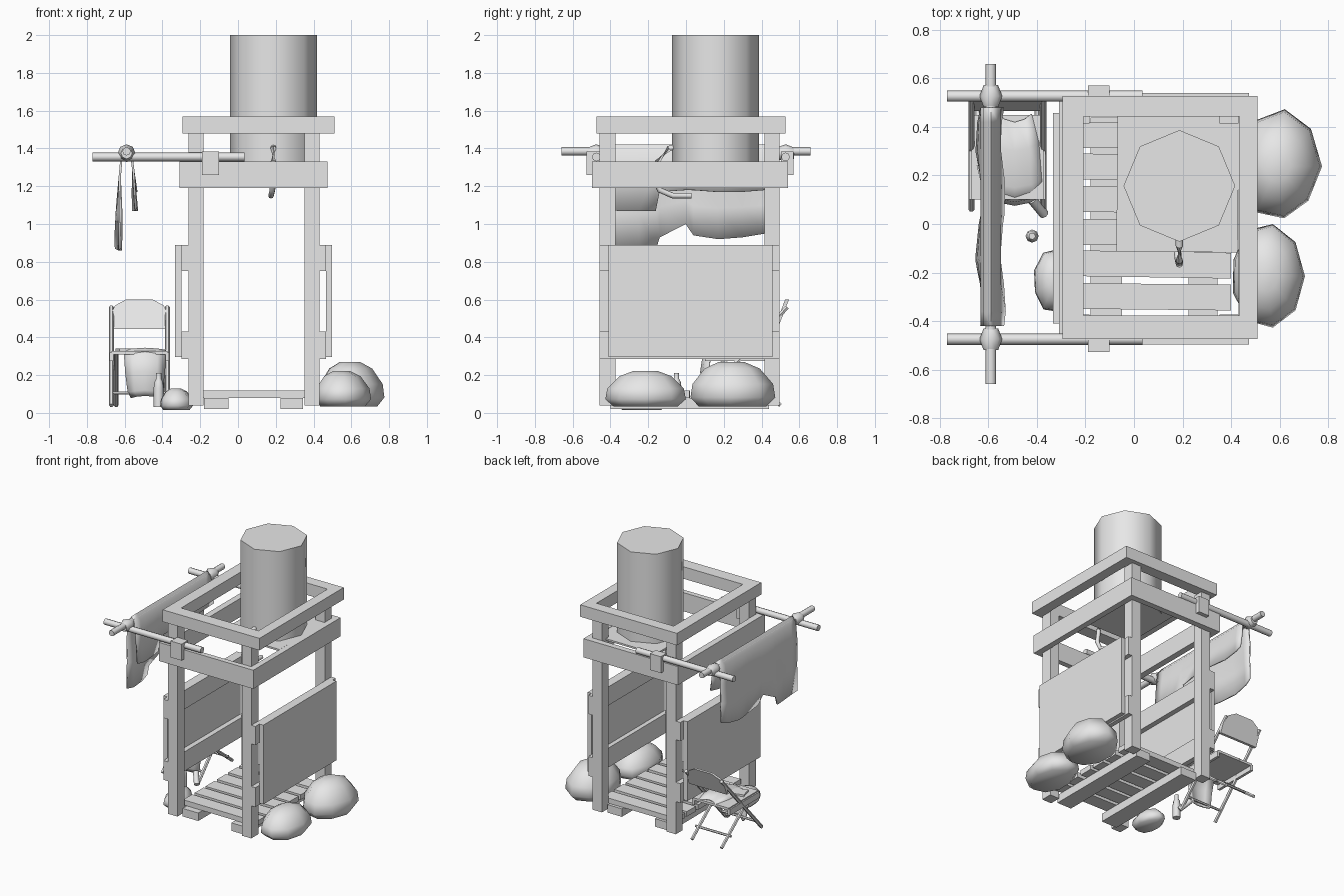
import bpy, bmesh, math, random
from mathutils import Vector

if "Cube" in bpy.data.objects:
    bpy.data.objects.remove(bpy.data.objects["Cube"])
random.seed(4)

grey = bpy.data.materials.new("plain grey")
grey.use_nodes = True
grey.diffuse_color = (0.8, 0.8, 0.8, 1)
grey.node_tree.nodes["Principled BSDF"].inputs["Base Color"].default_value = (0.8, 0.8, 0.8, 1)


def finish(name, bm, smooth=0):
    bmesh.ops.recalc_face_normals(bm, faces=bm.faces)
    mesh = bpy.data.meshes.new(name)
    bm.to_mesh(mesh)
    bm.free()
    mesh.materials.append(grey)
    obj = bpy.data.objects.new(name, mesh)
    bpy.context.collection.objects.link(obj)
    if smooth:
        bpy.ops.object.select_all(action="DESELECT")
        obj.select_set(True)
        bpy.context.view_layer.objects.active = obj
        bpy.ops.object.shade_smooth_by_angle(angle=math.radians(smooth))
    return obj


def box(name, x, y, z, turn=0):
    """Box from three (low, high) ranges."""
    bm = bmesh.new()
    bmesh.ops.create_cube(bm, size=1)
    for v in bm.verts:
        v.co = [r[0] + (c + 0.5) * (r[1] - r[0]) for r, c in zip((x, y, z), v.co)]
    obj = finish(name, bm)
    if turn:
        mid = Vector((sum(x) / 2, sum(y) / 2, sum(z) / 2))
        for v in obj.data.vertices:
            v.co -= mid
        obj.location = mid
        obj.rotation_euler.z = turn
    return obj


def loft(name, rings, cap=True, smooth=0, closed=True):
    """Skin a list of equal-length point rings."""
    bm = bmesh.new()
    rows = [[bm.verts.new(p) for p in ring] for ring in rings]
    n = len(rows[0])
    for a, b in zip(rows, rows[1:]):
        for i in range(n if closed else n - 1):
            j = (i + 1) % n
            bm.faces.new((a[i], a[j], b[j], b[i]))
    if cap:
        bm.faces.new(rows[0])
        bm.faces.new(rows[-1])
    return finish(name, bm, smooth)


def tube(name, path, radius, sides=8):
    """Round bar along a path; radius may be one value or one per point."""
    pts = [Vector(p) for p in path]
    radii = radius if isinstance(radius, (list, tuple)) else [radius] * len(pts)
    rings = []
    for k, p in enumerate(pts):
        d = (pts[min(k + 1, len(pts) - 1)] - pts[max(k - 1, 0)]).normalized()
        side = d.cross(Vector((0, 0, 1)) if abs(d.z) < 0.9 else Vector((0, 1, 0))).normalized()
        up = side.cross(d)
        rings.append([p + radii[k] * (side * math.cos(t) + up * math.sin(t))
                      for t in (math.tau * i / sides for i in range(sides))])
    return loft(name, rings, smooth=50)


def rock(name, x, y, z):
    """Squat boulder with an uneven outline."""
    cx, cy = sum(x) / 2, sum(y) / 2
    wob = [random.uniform(0.9, 1.04) for _ in range(9)]
    rings = []
    for h, r in ((0, 0.8), (0.2, 1), (0.5, 0.95), (0.85, 0.65), (1, 0.3)):
        rings.append([(cx + (x[1] - x[0]) / 2 * r * w * math.cos(math.tau * i / 9),
                       cy + (y[1] - y[0]) / 2 * r * w * math.sin(math.tau * i / 9),
                       z[0] + h * (z[1] - z[0])) for i, w in enumerate(wob)])
    loft(name, rings, smooth=60)


# Corner posts
POST_X = ((-0.262, -0.183), (0.352, 0.431))
POST_Y = ((-0.458, -0.373), (0.415, 0.495))
for px in POST_X:
    for py in POST_Y:
        box("corner_post", px, py, (0.04, 1.48))

# Top frame
for y in ((-0.474, -0.378), (0.443, 0.527)):
    box("top_frame_cross_beam", (-0.294, 0.51), y, (1.48, 1.57))
for x in ((-0.294, -0.208), (0.434, 0.51)):
    box("top_frame_side_beam", x, (-0.378, 0.443), (1.48, 1.57))

# Boards around the posts below the frame
for y in ((-0.497, -0.458), (0.495, 0.54)):
    box("header_board", (-0.31, 0.475), y, (1.19, 1.33))
for x in ((-0.31, -0.262), (0.431, 0.475)):
    box("side_header_board", x, (-0.458, 0.495), (1.19, 1.33))

# Side walls on battens
for batten, wall in (((-0.3, -0.262), (-0.333, -0.3)), ((0.431, 0.465), (0.465, 0.497))):
    for z in ((0.285, 0.43), (0.75, 0.89)):
        box("wall_batten", batten, (-0.458, 0.495), z)
    box("side_wall", wall, (-0.41, 0.458), (0.295, 0.89))

# Floor pallet
for x in ((-0.18, -0.05), (0.225, 0.345)):
    box("pallet_runner", x, (-0.4, 0.44), (0.02, 0.08))
for i in range(6):
    y = -0.3 + 0.133 * i
    box("pallet_slat", (-0.21, 0.4), (y - 0.053, y + 0.053), (0.08, 0.118),
        random.uniform(-0.02, 0.02))

# Water barrel on its shelf, with bent spout
shelf = box("barrel_shelf", (-0.07, 0.43), (-0.115, 0.45), (1.315, 1.328), -0.01)
BX, BY = 0.187, 0.157
barrel = [[(BX + 0.23 * math.cos(math.tau * i / 8), BY + 0.23 * math.sin(math.tau * i / 8), z)
           for i in range(8)] for z in (1.31, 2.0)]
loft("water_barrel", barrel, smooth=50)
tube("spout", [(BX, -0.04, 1.41), (BX, -0.09, 1.4), (BX, -0.15, 1.33), (BX, -0.165, 1.24),
               (BX - 0.005, -0.14, 1.18), (BX - 0.012, -0.07, 1.15), (BX - 0.012, 0.03, 1.15)], 0.015)

# Drying rack poles, lashings and straps
for y, edge in ((-0.475, -0.502), (0.527, 0.545)):
    tube("rack_arm", [(-0.77, y, 1.355), (0.035, y, 1.355)], 0.023)
    tube("lashing", [(-0.59, y - 0.045, 1.375), (-0.59, y, 1.375), (-0.59, y + 0.045, 1.375)],
         [0.03, 0.047, 0.03])
    box("arm_strap", (-0.19, -0.1), (min(y, edge) - 0.025, max(y, edge) + 0.025), (1.26, 1.383))
tube("rack_bar", [(-0.59, -0.66, 1.385), (-0.59, 0.66, 1.385)], 0.022)

# Cloth over the bar: (y, inner hem, outer hem)
hems = [(-0.42, 1.08, 0.87), (-0.36, 1.07, 0.86), (-0.25, 1.07, 0.86), (-0.16, 1.07, 0.87),
        (-0.14, 1.17, 0.93), (0, 1.18, 1.0), (0.04, 1.18, 0.94), (0.17, 1.17, 0.92),
        (0.3, 1.17, 0.93), (0.42, 1.18, 0.95), (0.48, 1.19, 0.97)]
rows = []
for y, inner, outer in hems:
    w = 0.012 * math.sin(y * 14)
    rows.append([(-0.54 + w, y, inner), (-0.548, y, 1.28), (-0.56, y, 1.38), (-0.59, y, 1.422),
                 (-0.62, y, 1.38), (-0.632, y, 1.25), (-0.635 + w, y, (1.25 + outer) / 2),
                 (-0.64 + 1.3 * w, y, outer)])
cloth = loft("hanging_cloth", rows, cap=False, smooth=60, closed=False)
cloth.modifiers.new("thickness", "SOLIDIFY").thickness = 0.012

# Folding chair
CX, HALF = -0.522, 0.148
for s in (-1, 1):
    x = CX + s * HALF
    tube("chair_long_leg", [(x, 0.06, 0.04), (x, 0.535, 0.56)], 0.013, 6)
    tube("chair_short_leg", [(x - s * 0.025, 0.14, 0.32), (x - s * 0.025, 0.5, 0.04)], 0.012, 6)
    box("chair_seat_rail", (x - 0.01, x + 0.01), (0.1, 0.45), (0.275, 0.32))
for y, z in ((0.12, 0.105), (0.42, 0.105)):
    tube("chair_rung", [(CX - HALF, y, z), (CX + HALF, y, z)], 0.009, 6)
box("chair_seat", (CX - HALF, CX + HALF), (0.1, 0.45), (0.31, 0.328))
arch = [(-1, 0), (-1, 0.45), (-0.82, 0.8), (-0.45, 1), (0.45, 1), (0.82, 0.8), (1, 0.45), (1, 0)]
back = [[(CX + 0.157 * a, y + 0.06 * b, 0.445 + 0.155 * b) for a, b in arch] for y in (0.465, 0.485)]
loft("chair_back", back)

# Garment draped over the seat, and a small box
drape = []
for y, z, w in ((0.42, 0.34, 0.07), (0.3, 0.345, 0.1), (0.15, 0.345, 0.112), (0.09, 0.32, 0.112),
                (0.075, 0.22, 0.105), (0.08, 0.12, 0.092), (0.09, 0.09, 0.075)):
    drape.append([(-0.492 + w * t, y + 0.035 * t * t, z - 0.012 * t * t)
                  for t in (-1, -0.6, 0, 0.6, 1)])
garment = loft("draped_garment", drape, cap=False, smooth=70, closed=False)
garment.modifiers.new("thickness", "SOLIDIFY").thickness = 0.012
box("small_box", (-0.64, -0.5), (0.17, 0.26), (0.328, 0.342), 0.25)

# Bottle and a short stub on the ground
tube("bottle", [(-0.42, -0.05, z) for z in (0.03, 0.13, 0.165, 0.18, 0.21)],
     [0.027, 0.027, 0.022, 0.014, 0.014])
tube("ground_stub", [(-0.42, 0.1, 0.1), (-0.37, 0.04, 0.04)], 0.02)

# Boulders
rock("large_boulder", (0.41, 0.77), (0.0, 0.475), (0.035, 0.27))
rock("wide_boulder", (0.39, 0.7), (-0.43, 0.0), (0.035, 0.222))
rock("small_boulder", (-0.42, -0.24), (-0.375, -0.1), (0.015, 0.13))
